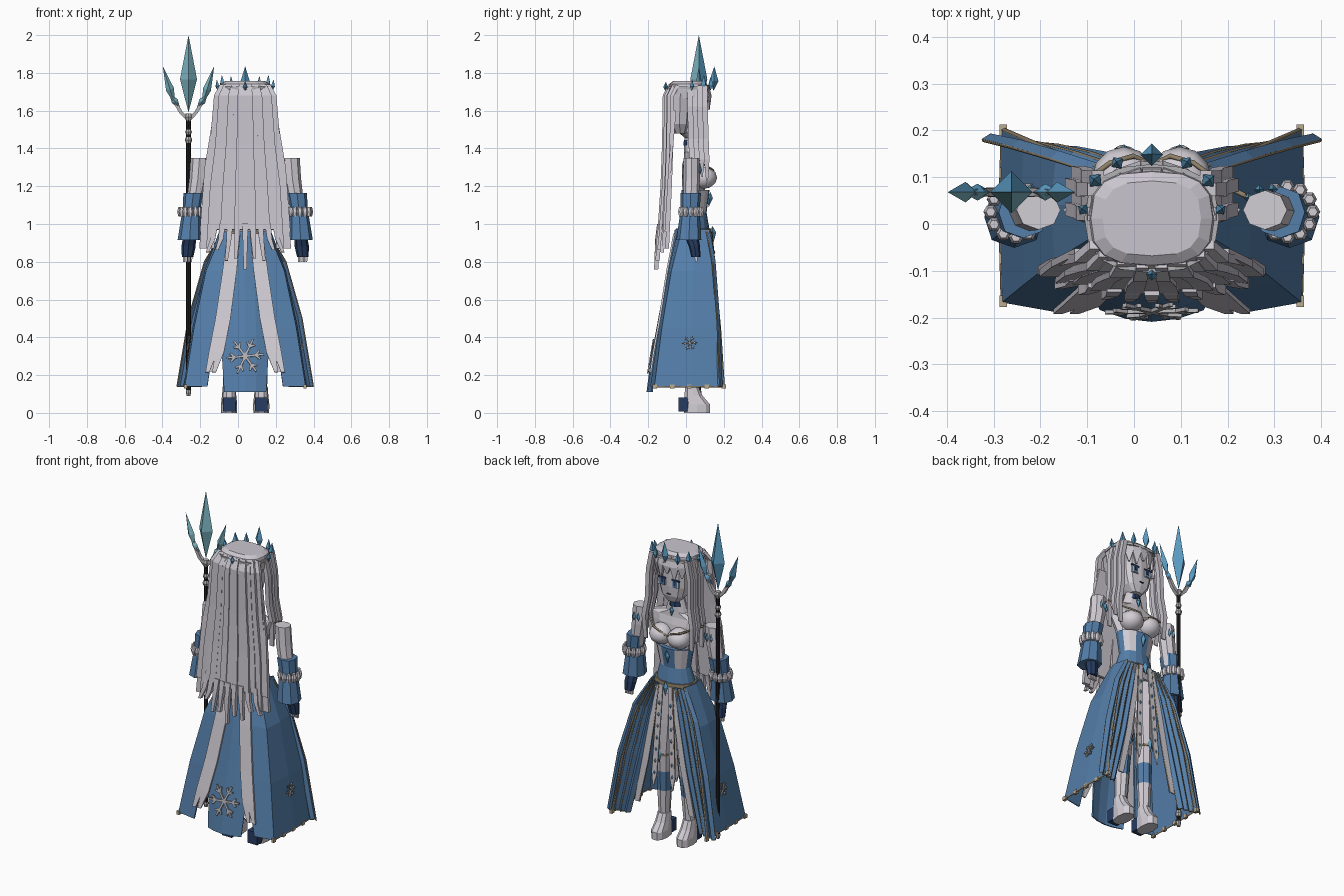
import bpy, bmesh
from math import sin, cos, pi, radians
from mathutils import Vector

cube = bpy.data.objects.get("Cube")
if cube:
    bpy.data.objects.remove(cube, do_unlink=True)

MID = Vector((.038, 0, 0))   # the figure stands beside the origin, the staff balances it


def material(name, *rgb):
    m = bpy.data.materials.new(name)
    m.use_nodes = True
    m.diffuse_color = (*rgb, 1)
    m.node_tree.nodes["Principled BSDF"].inputs["Base Color"].default_value = (*rgb, 1)
    return m


HAIR = material("pale hair", .59, .56, .62)
WHITE = material("fair white", .64, .61, .66)
BLUE = material("dress blue", .09, .21, .4)
NAVY = material("navy", .02, .045, .12)
ICE = material("pale ice", .2, .46, .54)
DEEP_ICE = material("deep ice", .1, .32, .53)
GOLD = material("dull gold", .27, .215, .14)
STUD = material("pale gold", .5, .41, .28)
SILVER = material("silver", .45, .44, .46)
BLACK = material("black metal", .015, .015, .02)


def add(name, data, mats):
    obj = bpy.data.objects.new(name, data)
    for m in mats if isinstance(mats, tuple) else (mats,):
        data.materials.append(m)
    obj.location = MID
    bpy.context.collection.objects.link(obj)
    return obj


def build(name, verts, faces, mats, rule=None):
    bm = bmesh.new()
    vs = [bm.verts.new(v) for v in verts]
    for f in faces:
        bm.faces.new([vs[i] for i in f])
    bmesh.ops.recalc_face_normals(bm, faces=bm.faces)
    if rule:
        for f in bm.faces:
            f.material_index = rule(f.calc_center_median())
    mesh = bpy.data.meshes.new(name)
    bm.to_mesh(mesh)
    bm.free()
    return add(name, mesh, mats)


def skin_rings(rings):
    """Side and cap faces joining rings of equal size."""
    n, m = len(rings[0]), len(rings)
    faces = [(r*n + k, r*n + (k+1) % n, (r+1)*n + (k+1) % n, (r+1)*n + k)
             for r in range(m-1) for k in range(n)]
    return faces + [tuple(range(n)), tuple(range((m-1)*n, m*n))]


def loft(name, rings, mats, n=10, p=1, rule=None):
    """Rings of (x, y, z, half width, half depth); p below 1 squares them off."""
    def power(v):
        return (1 if v > 0 else -1) * abs(v)**p if abs(v) > .001 else 0
    loops = [[(x + rx*power(cos(2*pi*k/n)), y + ry*power(sin(2*pi*k/n)), z) for k in range(n)]
             for x, y, z, rx, ry in rings]
    return build(name, sum(loops, []), skin_rings(loops), mats, rule)


def strand(name, pts, widths, mat, depth=.012, side=(1, 0, 0)):
    """Flat ribbon with a rectangular section."""
    pts, side = [Vector(p) for p in pts], Vector(side)
    loops = []
    for i, (p, w) in enumerate(zip(pts, widths)):
        along = pts[min(i+1, len(pts)-1)] - pts[max(i-1, 0)]
        out = along.cross(side).normalized() * depth / 2
        a = side * w / 2
        loops.append([p + a + out, p - a + out, p - a - out, p + a - out])
    return build(name, sum(loops, []), skin_rings(loops), mat)


def sheet(name, rows, mat, thick=.008):
    n = len(rows[0])
    faces = [(r*n + k, r*n + k+1, (r+1)*n + k+1, (r+1)*n + k)
             for r in range(len(rows)-1) for k in range(n-1)]
    obj = build(name, sum(rows, []), faces, mat)
    mod = obj.modifiers.new("thickness", 'SOLIDIFY')
    mod.thickness, mod.offset = thick, 0
    return obj


def tube(name, paths, r, mat):
    cu = bpy.data.curves.new(name, 'CURVE')
    cu.dimensions, cu.bevel_depth, cu.bevel_resolution = '3D', r, 0
    for path in paths:
        sp = cu.splines.new('POLY')
        sp.points.add(len(path) - 1)
        for q, p in zip(sp.points, path):
            q.co = (*p, 1)
    return add(name, cu, mat)


def crystal(name, base, tip, r, belly=.4, mats=DEEP_ICE, rule=None):
    base, tip = Vector(base), Vector(tip)
    q = (tip - base).to_track_quat('Z', 'Y')
    mid = base.lerp(tip, belly)
    ring = [mid + q @ Vector((r*cos(k*pi/2), r*sin(k*pi/2), 0)) for k in range(4)]
    faces = [(k, (k+1) % 4, 4 + e) for k in range(4) for e in (0, 1)]
    return build(name, ring + [base, tip], faces, mats, rule)


def box(name, c, size, mat):
    x, y, z = c
    a, b, h = (s/2 for s in size)
    loops = [[(x+a, y+b, w), (x-a, y+b, w), (x-a, y-b, w), (x+a, y-b, w)] for w in (z-h, z+h)]
    return build(name, sum(loops, []), skin_rings(loops), mat)


def snowflake(name, c, u, v, r):
    """Six flat arms with side twigs, lying in the plane of u and v."""
    c, u, v = Vector(c), Vector(u).normalized(), Vector(v).normalized()

    def bar(start, a, length):
        along, across = u*cos(a) + v*sin(a), v*cos(a) - u*sin(a)
        strand(name, [start, start + along*length], (r*.13, r*.1), SILVER, .008, across)
        return start + along*length*.55
    for k in range(6):
        a = k*pi/3 + .1
        fork = bar(c, a, r)
        for turn in (-pi/4, pi/4):
            bar(fork, a + turn, r*.32)


# Head, neck and torso
loft("head", [(0, .045, 1.45, .035, .045), (0, .03, 1.49, .075, .075), (0, .025, 1.55, .093, .085),
              (0, .025, 1.7, .095, .085)], WHITE, 12, .6)
loft("torso", [(0, .04, .9, .12, .075), (0, .045, 1.06, .085, .052), (0, .04, 1.2, .12, .06),
               (0, .03, 1.31, .17, .052), (0, .03, 1.35, .19, .04), (0, .03, 1.38, .07, .04),
               (0, .03, 1.48, .038, .038)], WHITE, 12)
loft("corset", [(0, .04, .95, .122, .088), (0, .045, 1.06, .094, .064), (0, .05, 1.18, .118, .075)],
     (BLUE, WHITE), 16, 1, lambda c: int(.035 < abs(c.x) < .09 and c.y > .05 and c.z > 1.06))
loft("belt", [(0, .04, .945, .132, .095), (0, .04, .975, .126, .092)], GOLD, 16)
loft("choker", [(0, .03, 1.415, .048, .047), (0, .03, 1.445, .044, .043)], NAVY, 10)
crystal("choker_gem", (0, .085, 1.36), (0, .082, 1.42), .015, .6)
crystal("corset_gem", (0, .12, 1.09), (0, .13, 1.17), .016, .6)
crystal("belt_gem", (0, .145, .9), (0, .14, .99), .018, .6)
box("mouth", (0, .111, 1.505), (.025, .006, .005), NAVY)

for s, tag in ((1, "left_"), (-1, "right_")):
    # Face and bust
    box(tag+"eye_white", (s*.043, .106, 1.572), (.044, .009, .042), WHITE)
    box(tag+"iris", (s*.041, .108, 1.572), (.03, .009, .04), BLUE)
    box(tag+"pupil", (s*.041, .11, 1.578), (.014, .009, .024), NAVY)
    box(tag+"lash", (s*.045, .109, 1.595), (.052, .009, .009), NAVY)
    bust = loft(tag+"bust", [(s*.06, .085 + .012*cos(a), 1.245 + .06*sin(a), .066*cos(a)+.002,
                              .066*cos(a)+.002) for a in (radians(d) for d in range(-90, 91, 30))],
                WHITE, 12)
    for poly in bust.data.polygons:
        poly.use_smooth = True
    tube(tag+"neckline", [[(0, .125, 1.25), (s*.04, .145, 1.285), (s*.09, .13, 1.295),
                           (s*.15, .085, 1.32), (s*.2, .06, 1.345)]], .006, GOLD)

    # Arms, sleeves and hands
    loft(tag+"upper_arm", [(s*.242, .03, 1.35, .047, .042), (s*.25, .03, 1.24, .046, .044),
                           (s*.272, .025, 1.1, .04, .04)], WHITE, 8)
    for k in range(3):
        a = radians(75 + k*35)
        x, y = s*(.246 + .048*cos(a)), .03 + .046*sin(a)
        crystal(tag+"arm_gem", (x, y, 1.26), (x, y, 1.32), .011)
    loft(tag+"sleeve", [(s*.274, .025, 1.165, .053, .055), (s*.284, .022, 1.08, .047, .05),
                        (s*.294, .015, .915, .064, .066)], BLUE, 8, .85)
    for k in range(12):
        a = 2*pi*k/12
        x, y = s*.29 + .054*cos(a), .026 + .054*sin(a)
        loft(tag+"cuff_bead", [(x, y, 1.04, .01, .01), (x, y, 1.065, .016, .016),
                               (x, y, 1.09, .01, .01)], WHITE, 6)
    loft(tag+"hand", [(s*.295, .03, .93, .034, .036), (s*.3, .045, .88, .038, .03),
                      (s*.305, .052, .825, .03, .024)], NAVY, 8)
    for k in range(4):
        x = s*.285 + k*s*.013
        strand(tag+"finger", [(x, .05, .85), (x, .055, .8)], (.011, .009), WHITE, .014)

    # Legs and shoes
    loft(tag+"leg", [(s*.055, .04, .95, .06, .065), (s*.062, .045, .7, .055, .058),
                     (s*.07, .05, .5, .043, .045), (s*.075, .04, .4, .044, .046),
                     (s*.08, .035, .28, .04, .042), (s*.085, .03, .08, .03, .032)],
         (WHITE, BLUE), 8, 1, lambda c: int(.25 < c.z < .46 and (abs(c.x) > .095) == (c.z > .36)
                                            and c.y > .02))
    loft(tag+"knee_band", [(s*.07, .05, .5, .047, .049), (s*.07, .05, .512, .047, .049)], GOLD, 8)
    crystal(tag+"knee_gem", (s*.07, .1, .46), (s*.07, .1, .55), .014, .6)
    loft(tag+"shoe", [(s*.085, .058, 0, .042, .072), (s*.085, .06, .045, .043, .07),
                      (s*.085, .04, .09, .038, .05), (s*.085, .03, .14, .034, .036)], WHITE, 10, .8)
    box(tag+"heel", (s*.085, -.015, .045), (.066, .05, .075), NAVY)

    # Side skirt wrapping from the back to the front opening
    plan = [(.97, (.07, -.04), (.115, -.02), (.13, .04), (.11, .12)),
            (.75, (.11, -.09), (.205, -.075), (.212, .04), (.2, .15)),
            (.45, (.155, -.14), (.268, -.125), (.275, .03), (.27, .18)),
            (.14, (.2, -.185), (.317, -.165), (.322, .02), (.317, .2))]
    rows = [[(s*x, y, z) for x, y in row] for z, *row in plan]
    sheet(tag+"side_skirt", rows, BLUE)
    tube(tag+"skirt_trim", [rows[-1][1:], [r[-1] for r in rows]], .006, GOLD)
    a, b = Vector(rows[-1][1]), Vector(rows[-1][3])
    for k in range(5):
        box(tag+"hem_stud", a.lerp(b, k/4), (.016, .024, .022), STUD)
    snowflake(tag+"side_snowflake", (s*.301, .02, .37), (0, 1, 0), (s*-.15, 0, 1), .04)

    # Pleated front flaps
    rows = []
    for z, x0, x1, y0, y1 in ((.96, .05, .12, .13, .115), (.8, .08, .215, .142, .145),
                              (.5, .14, .3, .152, .17), (.14, .23, .36, .155, .185)):
        rows.append([(s*(x0 + (x1-x0)*k/8), y0 + (y1-y0)*k/8 + (.009 if k % 2 else -.006), z)
                     for k in range(9)])
    sheet(tag+"front_flap", rows, BLUE, .006)
    tube(tag+"flap_trim", [[r[k] for r in rows] for k in (0, 3, 5, 8)] + [rows[-1]], .004, GOLD)

    # Ribbons at the back, beaded and plain ribbons in front
    for k in range(2):
        d = k*.035
        strand(tag+"back_ribbon", [(s*(.042+d), -.062, .95), (s*(.065+d), -.1, .75),
                                   (s*(.1+d), -.14, .5), (s*(.135+d), -.172, .32),
                                   (s*(.165+d), -.187, .215)],
               (.035, .04, .045, .045, .02), WHITE, .01)
    path = [(s*.03, .138, .96), (s*.045, .15, .7), (s*.06, .16, .42), (s*.065, .165, .35)]
    strand(tag+"front_ribbon", path, (.025, .032, .032, .004), WHITE, .008)
    tube(tag+"ribbon_trim", [[(x + s*.017, y, z) for x, y, z in path[:3]]], .004, GOLD)
    for k in range(7):
        z = .85 - k*.07
        x, y = s*(.037 + k*.0037), .148 + k*.0024
        crystal(tag+"ribbon_bead", (x, y, z-.014), (x, y, z+.014), .008, .5)
    path = [(s*.06, .136, .95), (s*.085, .146, .75), (s*.125, .15, .5), (s*.185, .15, .22)]
    strand(tag+"plain_ribbon", path, (.022, .035, .04, .03), WHITE, .008)
    tube(tag+"plain_trim", [[(x - s*.018, y, z) for x, y, z in path]], .004, GOLD)

    # Long locks framing the face
    for k in range(4):
        x, y = s*(.128 + .01*(k % 2)), .1 - k*.026
        strand(tag+"face_lock", [(x*.9, y, 1.73), (x*1.07, y, 1.62), (x*1.1, y+.005, 1.45),
                                 (x*1.25, y+.01, 1.34), (x*1.2, y+.012, 1.2 + .05*(k % 3))],
               (.028, .03, .03, .028, .006), HAIR, .026, (0, 1, 0))

# Back skirt panel with a snowflake
rows = [[(w*t, y + .025*t*t, z) for t in (-1, -.5, 0, .5, 1)]
        for z, y, w in ((.97, -.055, .06), (.65, -.115, .1), (.3, -.18, .122), (.11, -.205, .11))]
sheet("back_skirt", rows, BLUE)
snowflake("back_snowflake", (0, -.187, .3), (1, 0, 0), (0, .17, 1), .1)

# Hair: cap, back of the head, long back strands with separate tips, fringe
loft("hair_cap", [(0, .008, 1.665, .132, .1), (0, .01, 1.71, .138, .106), (0, .012, 1.742, .13, .1),
                  (0, .012, 1.757, .105, .08)], HAIR, 16, .72)
loft("hair_back", [(0, -.03, 1.48, .09, .035), (0, -.035, 1.53, .12, .062), (0, -.03, 1.69, .135, .075)],
     HAIR, 12, .75)
for k in range(13):
    t = k/6 - 1
    y = .035*t*t - .006*(k % 2)
    strand("back_strand", [(t*.12, y-.08, 1.735), (t*.15, y-.108, 1.68), (t*.17, y-.112, 1.42),
                           (t*.2, y-.12, 1.2), (t*.222, y-.135, .97 - .1*(abs(t) > .8))],
           (.026, .03, .034, .039, .042), HAIR, .02)
for k in range(9):
    t = k/4 - 1
    y = .03*t*t
    strand("hair_tip", [(t*.16, y-.142, 1), (t*.172, y-.152, .92),
                        (t*.2, y-.158, .76 + .09*abs(t) + .035*(k % 2))],
           (.032, .026, .016), HAIR, .022)
for k in range(5):
    t = k/2 - 1
    strand("inner_strand", [(t*.13, -.06, 1.6), (t*.17, -.085, 1.3), (t*.2, -.105, .96)],
           (.07, .09, .08), HAIR, .016)
for k in range(9):
    a = radians(-76 + 19*k)
    x, y, tip = sin(a), cos(a), 1.635 - .04*abs(k-4)/4 - .02*(k % 2)
    strand("fringe_lock", [(x*.128, .012 + y*.1, 1.735), (x*.138, .014 + y*.114, 1.68),
                           (x*.132, .014 + y*.11, tip)], (.04, .05, .008), HAIR, .012, (y, -x, 0))

# Crown
loft("crown_band", [(0, .012, 1.712, .144, .116), (0, .012, 1.728, .144, .116)], SILVER, 16, .8)
for deg, height, r in ((0, .13, .024), (30, .08, .015), (55, .085, .017), (85, .06, .013),
                       (-30, .08, .015), (-55, .085, .017), (-85, .06, .013), (180, .05, .012)):
    a = radians(deg)
    x, y = sin(a)*.145, .018 + cos(a)*.128
    crystal("crown_crystal", (x, y, 1.705), (x*1.04, y+.004, 1.705 + height), r, .4)

# Staff, its crystals paler on the -y side
X, Y = -.3, .068
TWO_ICES = (ICE, DEEP_ICE)


def far_side(c):
    return int(c.y > Y)


loft("staff_pole", [(X, Y, .12, .012, .012), (X, Y, 1.58, .012, .012)], BLACK, 8)
for z, h, r in ((.09, .04, .014), (.15, .035, .02), (1.43, .03, .02), (1.475, .025, .018), (1.55, .035, .022)):
    loft("staff_collar", [(X, Y, z, r*.7, r*.7), (X, Y, z + h/2, r, r), (X, Y, z + h, r*.7, r*.7)], SILVER, 8)
crystal("staff_crystal", (X, Y, 1.59), (X, Y, 2), .045, .43, TWO_ICES, far_side)
for s in (1, -1):
    strand("staff_branch", [(X, Y, 1.55), (X + s*.04, Y, 1.59), (X + s*.085, Y, 1.67)],
           (.02, .02, .012), SILVER, .018, (0, 1, 0))
    crystal("staff_side_crystal", (X + s*.072, Y, 1.63), (X + s*.136, Y, 1.835), .022, .4, TWO_ICES, far_side)
    crystal("staff_small_crystal", (X + s*.04, Y, 1.6), (X + s*.105, Y, 1.7), .018, .5, TWO_ICES, far_side)
